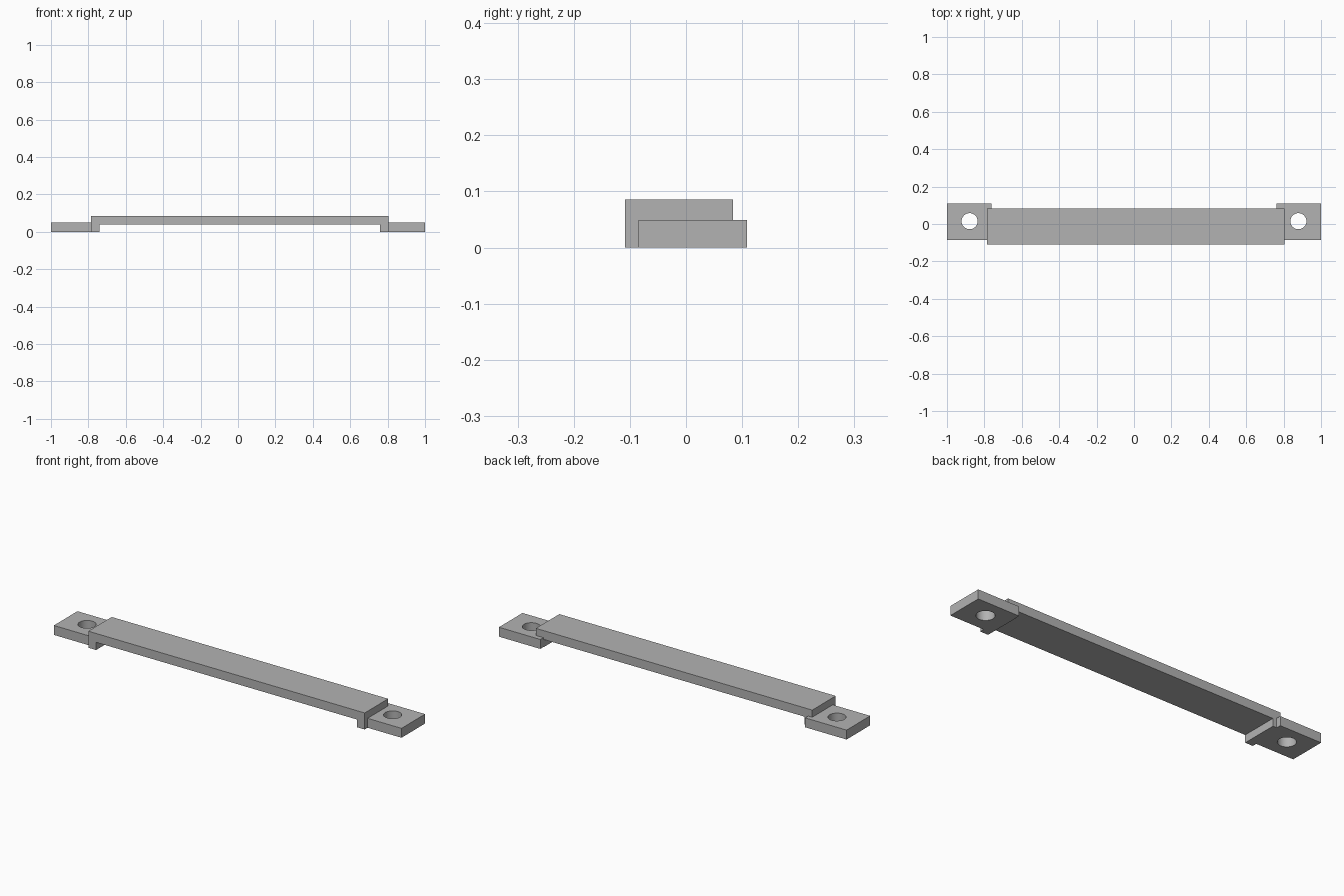
import bpy
import bmesh

default = bpy.data.objects.get("Cube")
if default:
    bpy.data.objects.remove(default, do_unlink=True)

# Single plain grey
grey = bpy.data.materials.new("plain grey")
grey.use_nodes = True
colour = (0.45, 0.45, 0.45, 1)
grey.diffuse_color = colour
grey.node_tree.nodes["Principled BSDF"].inputs["Base Color"].default_value = colour


def extrude_profile(name, points, offset):
    """Make a solid by pushing a flat outline along an offset."""
    bm = bmesh.new()
    face = bm.faces.new([bm.verts.new(p) for p in points])
    result = bmesh.ops.extrude_face_region(bm, geom=[face], use_keep_orig=True)
    moved = [v for v in result["geom"] if isinstance(v, bmesh.types.BMVert)]
    bmesh.ops.translate(bm, verts=moved, vec=offset)
    bmesh.ops.recalc_face_normals(bm, faces=bm.faces)
    mesh = bpy.data.meshes.new(name)
    bm.to_mesh(mesh)
    bm.free()
    mesh.materials.append(grey)
    obj = bpy.data.objects.new(name, mesh)
    bpy.context.collection.objects.link(obj)
    return obj


# Raised bar with a short foot at each end
left, right, foot = -0.785, 0.805, 0.045
under, top = 0.04, 0.086
front, back = -0.109, 0.084
outline = [(left, 0), (left + foot, 0), (left + foot, under),
           (right - foot, under), (right - foot, 0), (right, 0),
           (right, top), (left, top)]
extrude_profile("raised_bar", [(x, front, z) for x, z in outline],
                (0, back - front, 0))

# Mounting tabs, each drilled with a round screw hole
tab_front, tab_back, tab_height = -0.085, 0.109, 0.049
for side, name in ((-1, "right_mounting_tab"), (1, "left_mounting_tab")):
    inner, outer = side * 0.762, side
    corners = [(inner, tab_front, 0), (outer, tab_front, 0),
               (outer, tab_back, 0), (inner, tab_back, 0)]
    tab = extrude_profile(name, corners, (0, 0, tab_height))

    bpy.ops.mesh.primitive_cylinder_add(vertices=48, radius=0.043, depth=0.3,
                                        location=(side * 0.879, 0.015, 0))
    drill = bpy.context.object
    drill.name = "hole_cutter"
    drill.hide_render = True
    drill.data.materials.append(grey)

    cut = tab.modifiers.new("screw hole", "BOOLEAN")
    cut.operation = "DIFFERENCE"
    cut.solver = "EXACT"
    cut.object = drill
    bpy.ops.object.select_all(action="DESELECT")
    tab.select_set(True)
    bpy.context.view_layer.objects.active = tab
    bpy.ops.object.modifier_apply(modifier=cut.name)
    bpy.data.objects.remove(drill, do_unlink=True)
    bpy.ops.object.shade_smooth_by_angle()
